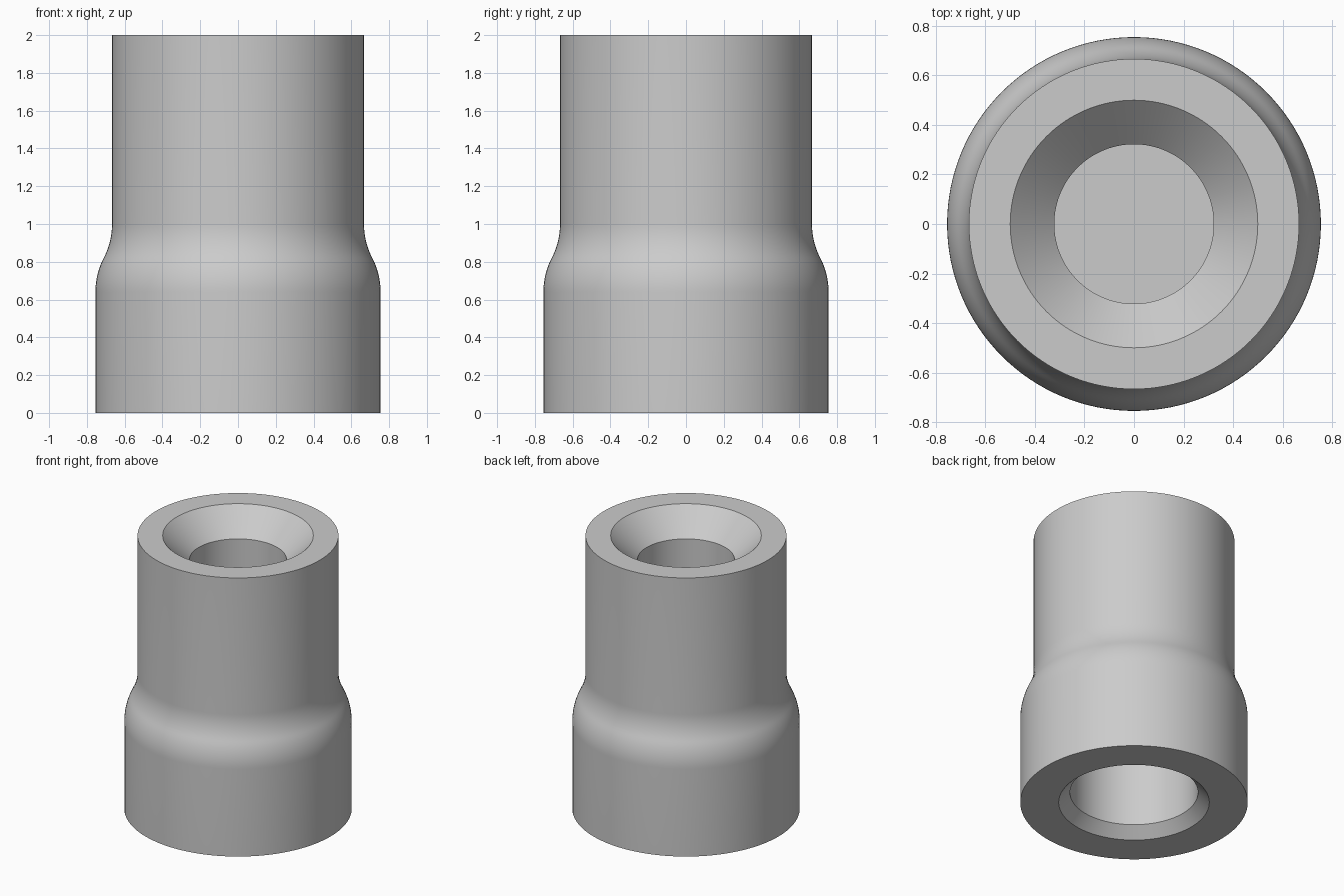
import bpy, bmesh
from math import asin, sin, cos, tau, radians
from mathutils import Vector

SIDES = 128

cube = bpy.data.objects.get("Cube")
if cube:
    bpy.data.objects.remove(cube, do_unlink=True)

grey = bpy.data.materials.new("plain grey")
grey.use_nodes = True
tone = (0.6, 0.6, 0.6, 1)
grey.diffuse_color = tone
grey.node_tree.nodes["Principled BSDF"].inputs["Base Color"].default_value = tone


def shoulder(r0, z0, r1, z1, steps=10):
    """Two equal tangent arcs from a wide vertical wall to a narrow one."""
    dr, dz = r0 - r1, z1 - z0
    radius = (dr * dr + dz * dz) / (4 * dr)
    sweep = asin(dz / 2 / radius)
    angles = [sweep * i / steps for i in range(steps + 1)]
    convex = [(r0 - radius * (1 - cos(a)), z0 + radius * sin(a)) for a in angles]
    concave = [(r1 + radius * (1 - cos(a)), z1 - radius * sin(a)) for a in angles]
    return convex + concave[-2::-1]


# Half section: lower bore, outer wall with shoulder, upper countersunk bore
profile = [(0, 0.8), (0.425, 0.8), (0.425, 0.075), (0.5, 0), (0.755, 0)]
profile += shoulder(0.755, 0.64, 0.667, 1.0)
profile += [(0.667, 2), (0.5, 2), (0.322, 1.825), (0.322, 1.2), (0, 1.2)]

# Revolve the section into a closed body
bm = bmesh.new()
verts = [bm.verts.new((r, 0, z)) for r, z in profile]
edges = [bm.edges.new(pair) for pair in zip(verts, verts[1:])]
bmesh.ops.spin(bm, geom=verts + edges, cent=(0, 0, 0), axis=Vector((0, 0, 1)),
               angle=tau, steps=SIDES, use_merge=True)
bmesh.ops.remove_doubles(bm, verts=bm.verts, dist=0.0001)
bmesh.ops.recalc_face_normals(bm, faces=bm.faces)

mesh = bpy.data.meshes.new("stepped_sleeve")
bm.to_mesh(mesh)
bm.free()
mesh.materials.append(grey)
sleeve = bpy.data.objects.new("stepped_sleeve", mesh)
bpy.context.collection.objects.link(sleeve)

# Smooth round walls, crisp rims
bpy.ops.object.select_all(action="DESELECT")
sleeve.select_set(True)
bpy.context.view_layer.objects.active = sleeve
bpy.ops.object.shade_smooth_by_angle(angle=radians(30))
